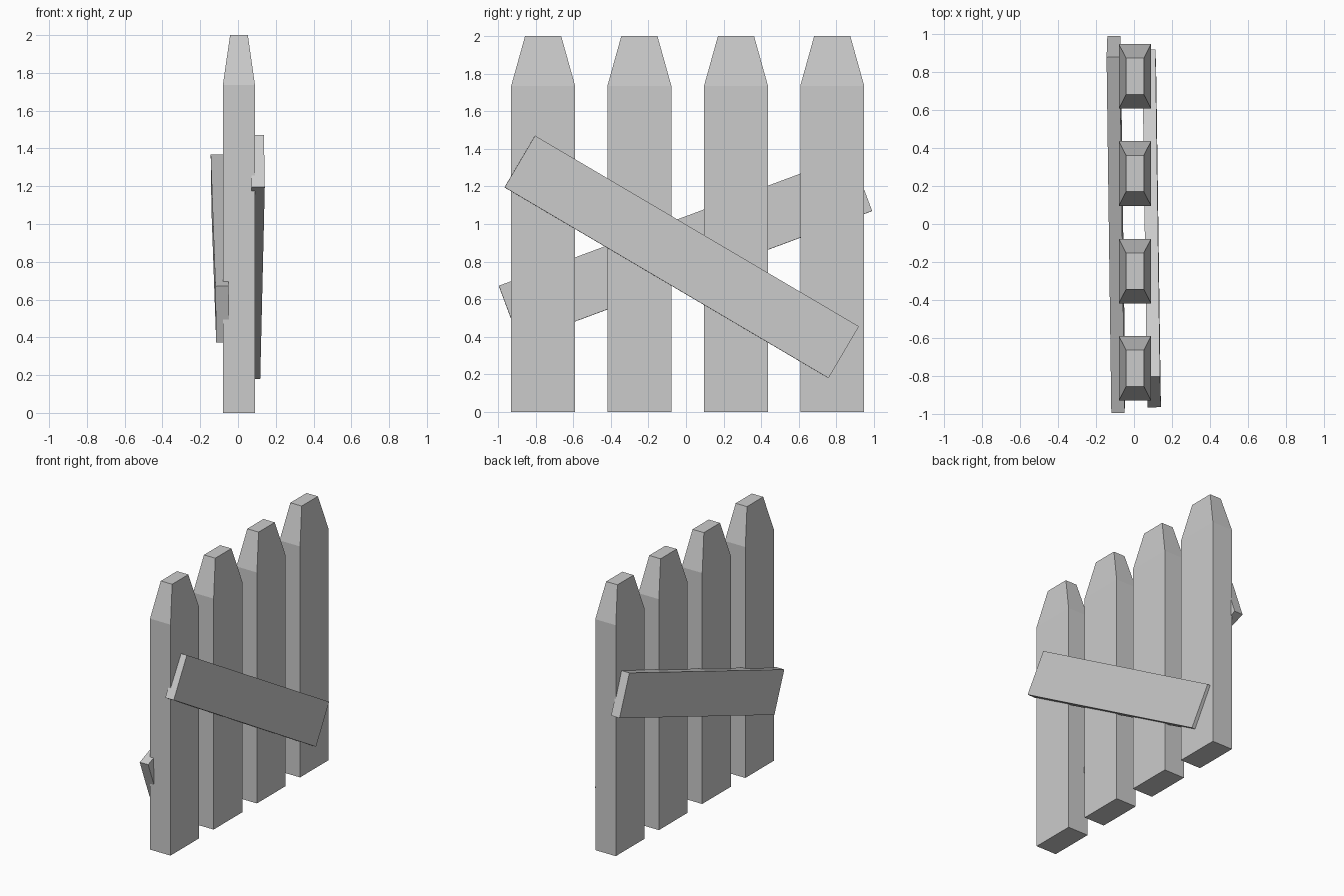
import bpy, bmesh
from math import sin, cos, radians
from mathutils import Matrix, Vector

if "Cube" in bpy.data.objects:
    bpy.data.objects.remove(bpy.data.objects["Cube"])


def finish(bm, name):
    bmesh.ops.recalc_face_normals(bm, faces=bm.faces)
    mesh = bpy.data.meshes.new(name)
    bm.to_mesh(mesh)
    bm.free()
    obj = bpy.data.objects.new(name, mesh)
    bpy.context.collection.objects.link(obj)
    return obj


def picket(name, y):
    """Square post with a tapered, flat-topped tip."""
    bm = bmesh.new()
    rings = []
    for z, hx, hy in ((0, 0.085, 0.17), (1.735, 0.085, 0.17), (2.0, 0.047, 0.096)):
        rings.append([bm.verts.new((sx * hx, sy * hy, z))
                      for sx, sy in ((-1, -1), (1, -1), (1, 1), (-1, 1))])
    for low, high in zip(rings, rings[1:]):
        for i in range(4):
            j = (i + 1) % 4
            bm.faces.new((low[i], low[j], high[j], high[i]))
    bm.faces.new(rings[0][::-1])
    bm.faces.new(rings[-1])
    finish(bm, name).location = (0.005, y, 0)


def plank(name, centre, angle, lean_length, lean_width):
    """Board in the YZ plane, leaning slightly in x along its length and width."""
    a = radians(angle)
    u = Vector((lean_length, cos(a), sin(a))).normalized()
    v = Vector((lean_width, -sin(a), cos(a)))
    n = u.cross(v).normalized()
    v = n.cross(u)
    bm = bmesh.new()
    bmesh.ops.create_cube(bm, size=1, matrix=Matrix.Diagonal((0.07, 2.0, 0.319, 1)))
    obj = finish(bm, name)
    rot = Matrix((n, u, v)).transposed().to_4x4()
    obj.matrix_world = Matrix.Translation(centre) @ rot


# Upright pickets
for i, y in enumerate((-0.76, -0.248, 0.266, 0.778)):
    picket(f"picket_{i + 1}", y)

# Crooked diagonal planks on both faces
plank("right_plank", (0.0925, -0.023, 0.825), -30.5, -0.012, -0.014)
plank("left_plank", (-0.095, -0.003, 0.87), 20.4, -0.0125, -0.013)
